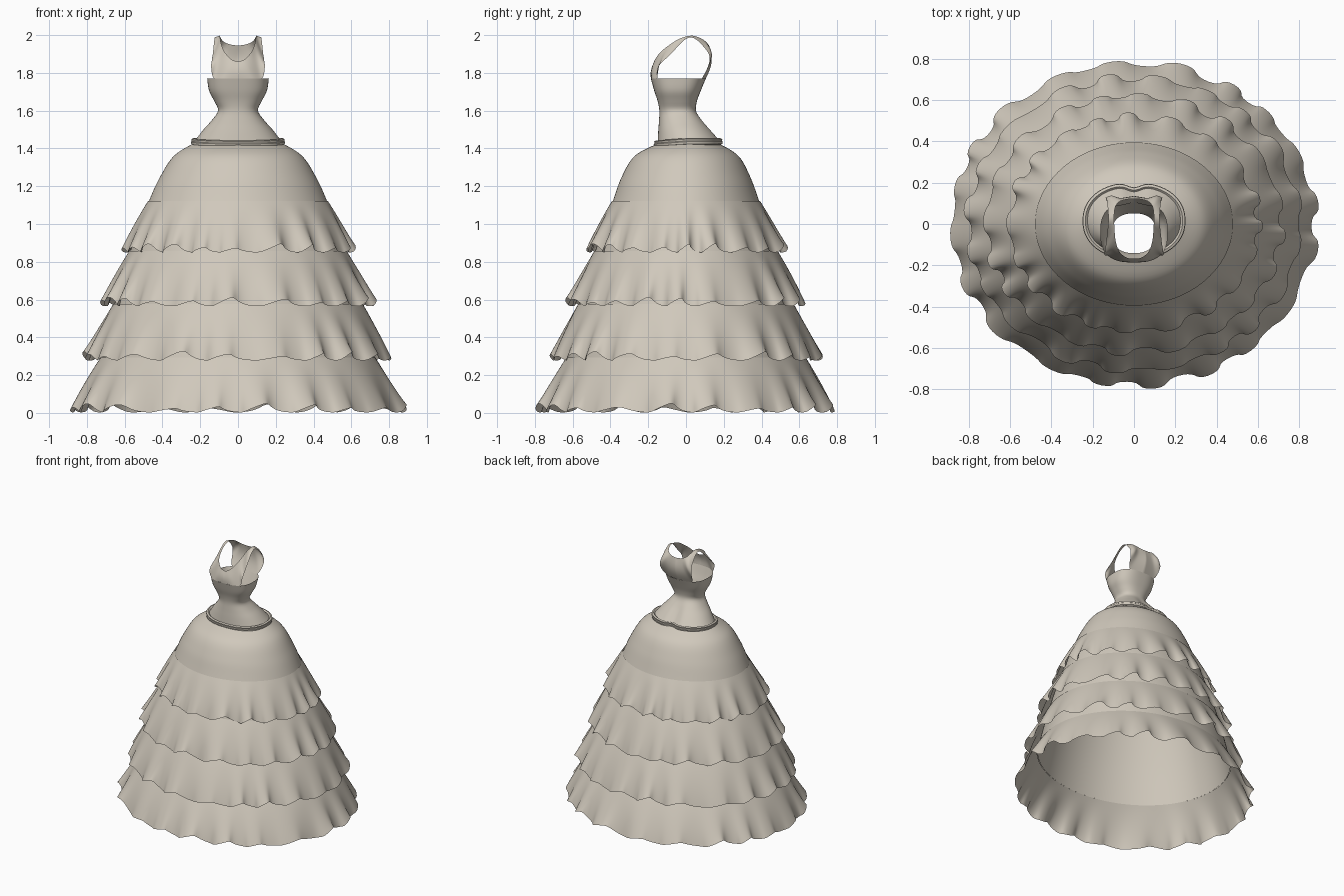
import bpy, bmesh, math
from mathutils import Vector

if "Cube" in bpy.data.objects:
    bpy.data.objects.remove(bpy.data.objects["Cube"])

cloth = bpy.data.materials.new("beige_cloth")
cloth.diffuse_color = (0.63, 0.58, 0.50, 1)
cloth.use_nodes = True
cloth.node_tree.nodes["Principled BSDF"].inputs["Base Color"].default_value = cloth.diffuse_color


def make_object(name, rows, closed=True, mirror=False, angle=60):
    """Skin a grid of points and shade it smooth."""
    bm = bmesh.new()
    grid = [[bm.verts.new(p) for p in row] for row in rows]
    n = len(rows[0])
    for a, b in zip(grid, grid[1:]):
        for i in range(n if closed else n - 1):
            j = (i + 1) % n
            bm.faces.new((a[i], a[j], b[j], b[i]))
    mesh = bpy.data.meshes.new(name)
    bm.to_mesh(mesh)
    bm.free()
    mesh.materials.append(cloth)
    obj = bpy.data.objects.new(name, mesh)
    bpy.context.collection.objects.link(obj)
    bpy.ops.object.select_all(action='DESELECT')
    obj.select_set(True)
    bpy.context.view_layer.objects.active = obj
    bpy.ops.object.shade_smooth_by_angle(angle=math.radians(angle))
    if mirror:
        mod = obj.modifiers.new("mirror", 'MIRROR')
        mod.use_axis = (True, False, False)
        mod.merge_threshold = 0.002
    return obj


def spline(points, t):
    """Catmull-Rom position at t in 0..1 through tuples of any length."""
    n = len(points) - 1
    i = min(int(t * n), n - 1)
    f = t * n - i
    p = [points[max(0, min(n, k))] for k in (i - 1, i, i + 1, i + 2)]
    return tuple(0.5 * (2 * b + (c - a) * f + (2 * a - 5 * b + 4 * c - d) * f * f
                        + (3 * b - a - 3 * c + d) * f ** 3) for a, b, c, d in zip(*p))


def ring_point(z, rx, front, back, power, dent, a):
    """Point on a squarish oval, with a small notch at the centre back."""
    c, s = math.cos(a), math.sin(a)
    x = rx * math.copysign(abs(c) ** (2 / power), c)
    y = (front + back) / 2 + (back - front) / 2 * math.copysign(abs(s) ** (2 / power), s)
    if s > 0:
        y -= dent * math.exp(-(x / 0.045) ** 2)
    return x, y, z - 0.5 * dent * max(0, -s)


def ring(params, n=96):
    return [ring_point(*params, 2 * math.pi * i / n) for i in range(n)]


# Bodice: z, half width, front y, back y, squareness, back notch
bodice = [(1.445, .225, -.150, .182, 2.2, .025), (1.50, .183, -.147, .135, 2.2, .02),
          (1.55, .138, -.143, .090, 2.3, .01), (1.60, .106, -.141, .053, 2.4, 0),
          (1.65, .125, -.150, .058, 2.5, 0), (1.705, .153, -.168, .078, 2.6, 0),
          (1.77, .163, -.186, .105, 2.7, 0)]
make_object("bodice", [ring(spline(bodice, i / 24)) for i in range(25)])

# Waistband with two rolled edges
band = [(1.443, -.003), (1.455, .010), (1.450, .022), (1.440, .020), (1.436, .024),
        (1.424, .022), (1.418, .010)]
make_object("waistband", [ring((z, .225 + o, -.147 - o, .178 + o, 2.2, .025))
                          for z, o in band], angle=35)

# Yoke: strips from the rim and armhole edge to the neckline, mirrored
def rim(deg):
    return ring_point(*bodice[-1], math.radians(deg))

neck = [(0, -.168, 1.86), (.035, -.163, 1.872), (.07, -.135, 1.91), (.088, -.085, 1.95),
        (.094, -.03, 1.983), (.096, .03, 1.997), (.092, .075, 1.985),
        (.075, .105, 1.965), (.04, .118, 1.95), (0, .122, 1.945)]
edge = [rim(-90), rim(-70), rim(-45), (.142, -.148, 1.83), (.134, -.085, 1.895),
        (.124, .02, 1.988), (.130, .108, 1.92), (.137, .126, 1.85), rim(55), rim(90)]
N, M = 63, 8
rows = []
for j in range(M + 1):
    v = j / M
    row = []
    for i in range(N + 1):
        u = i / N
        p = Vector(spline(edge, u)).lerp(Vector(spline(neck, u)), v)
        p.y += math.sin(math.pi * v) * .022 * max(0, min(1, (u - .55) / .25))
        p.y -= math.sin(math.pi * v) * .008 * max(0, 1 - u / .4)
        p.x = 0 if i in (0, N) else max(p.x, 0.001)
        row.append(p)
    rows.append(row)
make_object("shoulder_yoke", rows, closed=False, mirror=True)

# Smooth underskirt: z, x radius, y radius, y centre
under = [(1.425, .240, .165, .012), (1.36, .340, .275, .003), (1.25, .412, .340, 0),
         (1.12, .472, .388, 0), (.86, .570, .480, 0), (.575, .655, .565, 0),
         (.29, .725, .632, 0)]
rows = []
for k in range(37):
    z, rx, ry, cy = spline(under, k / 36)
    rows.append([(rx * math.cos(a), cy + ry * math.sin(a), z)
                 for a in (2 * math.pi * i / 128 for i in range(128))])
make_object("underskirt", rows)


# Ruffled tiers, with folds deepening towards the hem
def ruffle(name, top, hem, phase, waves=20, segs=320, steps=14):
    rows = []
    for k in range(steps + 1):
        t = k / steps
        flare = t + 0.28 * t * (1 - t)
        row = []
        for i in range(segs):
            a = 2 * math.pi * i / segs
            w = waves * a + phase + 0.9 * math.sin(3 * a + phase) + 0.5 * math.sin(7 * a)
            size = 0.75 + 0.3 * math.sin(5 * a + 2 * phase)
            fold = 0.021 * t ** 1.3 * size * math.cos(w)
            lift = 0.045 * t ** 3 * size * (0.5 + 0.5 * math.sin(w + 0.5)) ** 1.5
            rx = top[1] + (hem[1] - top[1]) * flare + fold
            ry = top[2] + (hem[2] - top[2]) * flare + fold
            turn = a + 0.012 * t * t * math.sin(2 * w)
            row.append((rx * math.cos(turn), ry * math.sin(turn),
                        top[0] + (hem[0] - top[0]) * t + lift))
        rows.append(row)
    make_object(name, rows)


ruffle("top_ruffle", (1.122, .476, .392), (.850, .605, .520), 0.3)
ruffle("upper_middle_ruffle", (.858, .575, .485), (.565, .717, .622), 1.4)
ruffle("lower_middle_ruffle", (.577, .660, .570), (.278, .806, .710), 2.6)
ruffle("hem_ruffle", (.292, .728, .635), (.003, .880, .780), 4.1)
